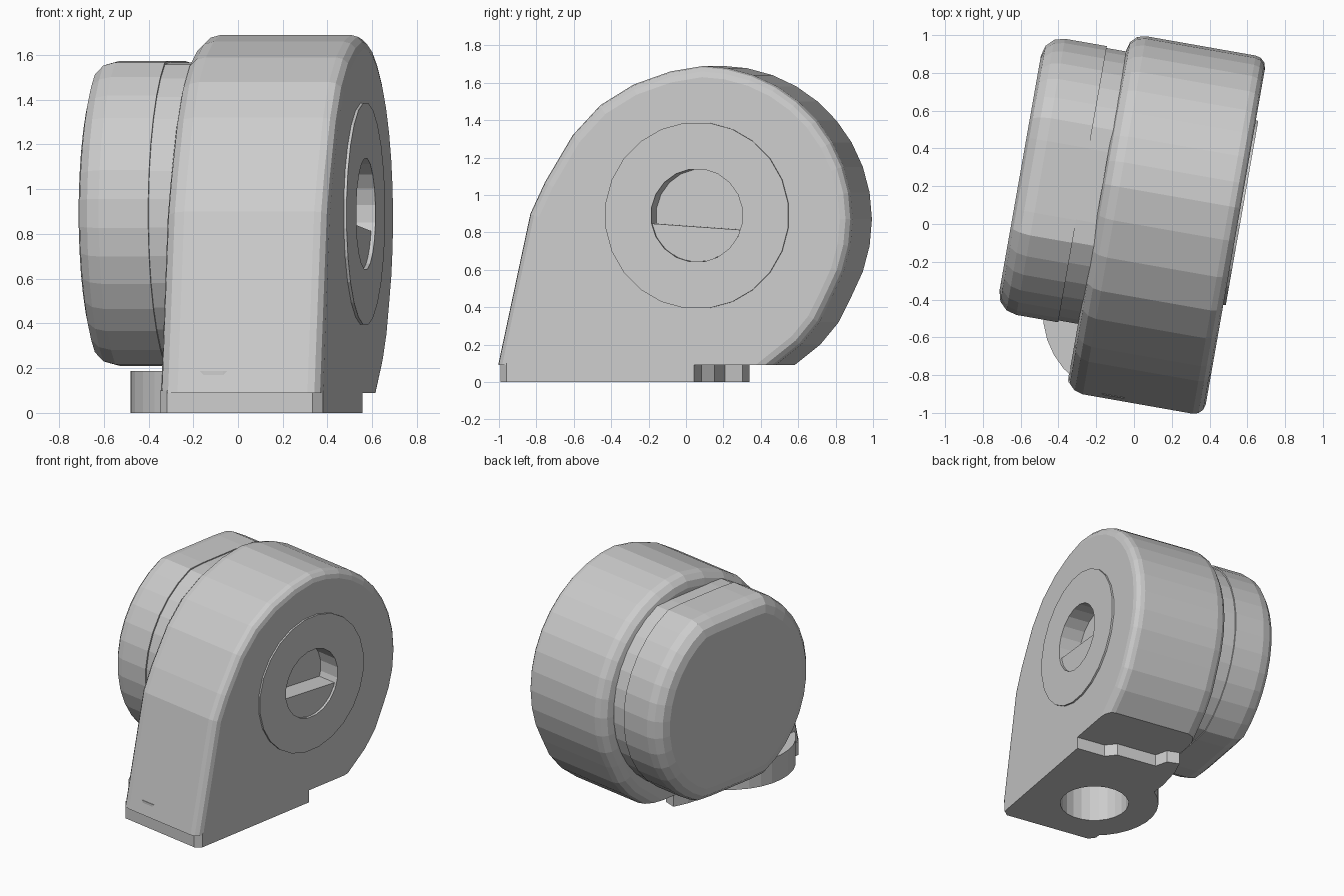
import bpy, bmesh
from math import sin, cos, radians, pi
from mathutils import Matrix

if "Cube" in bpy.data.objects:
    bpy.data.objects.remove(bpy.data.objects["Cube"])

TURN = Matrix.Rotation(radians(-10), 4, 'Z')   # whole blower is turned 10 degrees


def circle(cx, cy, r, n=32, flat=None):
    flat = flat or r
    return [(cx + r * cos(2 * pi * (i + .5) / n),
             cy + max(-flat, min(flat, r * sin(2 * pi * (i + .5) / n)))) for i in range(n)]


def prism(name, pts, lo, hi, axis='X', bevel_lo=0, bevel_hi=0, floor=-9):
    """Extrude a profile along an axis; round the rims of either cap above floor."""
    def place(p, d):
        return (d, p[0], p[1]) if axis == 'X' else (p[0], p[1], d)
    bm = bmesh.new()
    a = [bm.verts.new(place(p, lo)) for p in pts]
    b = [bm.verts.new(place(p, hi)) for p in pts]
    n = len(pts)
    bm.faces.new(a)
    bm.faces.new(b)
    for i in range(n):
        j = (i + 1) % n
        bm.faces.new((a[i], a[j], b[j], b[i]))
    bmesh.ops.recalc_face_normals(bm, faces=bm.faces)
    for d, size in ((lo, bevel_lo), (hi, bevel_hi)):
        if size:
            rim = [e for e in bm.edges
                   if all(abs(v.co.x - d) < 1e-5 for v in e.verts)
                   and max(v.co.z for v in e.verts) > floor]
            bmesh.ops.bevel(bm, geom=rim, offset=size, segments=3,
                            profile=.5, affect='EDGES', clamp_overlap=True)
    bm.transform(TURN)
    me = bpy.data.meshes.new(name)
    bm.to_mesh(me)
    bm.free()
    ob = bpy.data.objects.new(name, me)
    bpy.context.collection.objects.link(ob)
    return ob


def cut(targets, cutter):
    cutter.hide_render = True
    for ob in targets:
        mod = ob.modifiers.new("bore", 'BOOLEAN')
        mod.operation = 'DIFFERENCE'
        mod.solver = 'EXACT'
        mod.object = cutter
        bpy.context.view_layer.objects.active = ob
        bpy.ops.object.modifier_apply(modifier=mod.name)
    bpy.data.objects.remove(cutter)


# Scroll housing: sloped front, round back, flat underside
scroll = [(-.935, .09), (-.76, .9), (-.68, 1.07), (-.53, 1.32), (-.38, 1.48),
          (-.2, 1.59), (0, 1.66), (.18, 1.69)]
scroll += [(.17 + .82 * cos(radians(t)), .87 + .82 * sin(radians(t))) for t in range(80, -31, -10)]
scroll += [(.81, .32), (.71, .2), (.57, .09)]
housing = prism("housing", scroll, -.2, .54, bevel_lo=.09, bevel_hi=.06, floor=.1)

# Round cover plate on the right face
C = (.156, .89)
cover = prism("cover_plate", circle(*C, .5, 24), .48, .553)

# Foot with stepped back edge, and round outlet flange reaching out to the left
foot = prism("foot", [(.5, -.92), (.54, -.88), (.54, .14), (.32, .14), (.25, .2), (-.06, .2),
                      (-.1, .29), (-.19, .31), (-.22, .2), (-.24, 0), (-.2, -.88), (-.16, -.92)],
             0, .1, 'Z')
flange = prism("outlet_flange", circle(.05, -.47, .45), 0, .187, 'Z')

# Bores: intake on the right, outlet underneath
cut([housing, cover], prism("intake_cutter", circle(*C, .25, 20), .39, .7))
cut([housing, foot, flange], prism("outlet_cutter", circle(.05, -.47, .24, 24), -.1, .36, 'Z'))

# Half-round insert closing the lower part of the intake
half = [(C[0] + .25 * cos(radians(t)), C[1] + .25 * sin(radians(t))) for t in range(190, 343, 19)]
prism("intake_insert", half, .38, .535)

# Motor drum on the left with flats on top and bottom, joined by a collar
prism("motor_collar", circle(.16, .892, .735, 36, .675), -.31, -.15)
prism("motor_drum", circle(.16, .892, .745, 36, .682), -.64, -.305, bevel_lo=.11)
